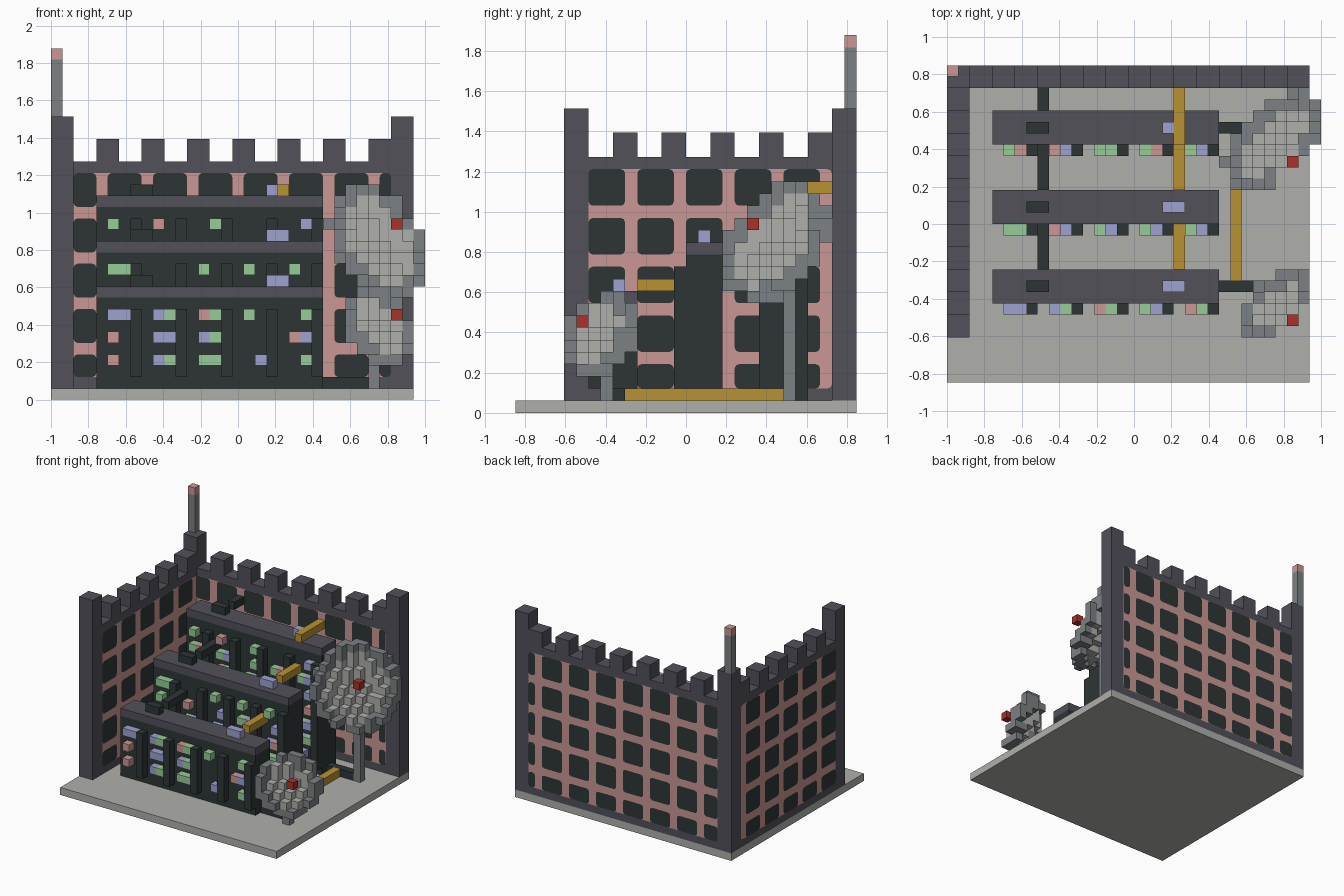
import bpy, bmesh, random
from mathutils import Vector

if "Cube" in bpy.data.objects:
    bpy.data.objects.remove(bpy.data.objects["Cube"])
random.seed(4)
V = 2 / 33                                   # one block of the model


def P(i, j, k):                              # block coordinates -> world
    return Vector((-1 + i * V, -14 * V + j * V, k * V))


COL = {"slate": (.085, .082, .102), "pale_stone": (.43, .43, .41), "mid_grey": (.205, .22, .228),
       "charcoal": (.027, .036, .036), "pink": (.59, .31, .30), "green": (.31, .60, .31),
       "lilac": (.34, .36, .63), "amber": (.48, .29, .032), "red": (.40, .032, .025)}
MAT = {}
for n, c in COL.items():
    MAT[n] = bpy.data.materials.new(n)
    MAT[n].diffuse_color = (*c, 1)


def finish(name, bm, mats):
    me = bpy.data.meshes.new(name)
    bm.to_mesh(me)
    bm.free()
    for m in mats:
        me.materials.append(MAT[m])
    ob = bpy.data.objects.new(name, me)
    bpy.context.collection.objects.link(ob)
    return ob


def boxes(name, mat, *items):
    """Each item is (i0, i1, j0, j1, k0, k1) in blocks."""
    bm = bmesh.new()
    for i0, i1, j0, j1, k0, k1 in items:
        a, b = P(i0, j0, k0), P(i1, j1, k1)
        vs = bmesh.ops.create_cube(bm, size=1)["verts"]
        for v in vs:
            v.co = Vector([(a[n] + b[n]) / 2 + v.co[n] * (b[n] - a[n]) for n in range(3)])
    return finish(name, bm, [mat])


def panel(name, axis, pos, side, u0, u1, lines):
    """Pink lattice over dark round-cornered panes on one wall face."""
    bm = bmesh.new()
    rows = [4, 8, 12, 16]

    def plate(a0, a1, b0, b1, lift, cut, mi):
        pts = [(a0 + cut, b0), (a1 - cut, b0), (a1 - .3 * cut, b0 + .3 * cut), (a1, b0 + cut),
               (a1, b1 - cut), (a1 - .3 * cut, b1 - .3 * cut), (a1 - cut, b1), (a0 + cut, b1),
               (a0 + .3 * cut, b1 - .3 * cut), (a0, b1 - cut), (a0, b0 + cut),
               (a0 + .3 * cut, b0 + .3 * cut)]
        p = pos + side * lift
        f = bm.faces.new([bm.verts.new(P(p, u, k) if axis == 0 else P(u, p, k)) for u, k in pts])
        f.material_index = mi
        f.normal_update()
        if f.normal[axis] * side < 0:
            f.normal_flip()

    def gaps(lo, hi, ls):
        edges = [lo] + [e for l in ls for e in (l, l + 1)] + [hi]
        return [(a, b) for a, b in zip(edges[::2], edges[1::2]) if b > a]

    plate(u0, u1, 2, 20, .03, .4, 0)
    for a0, a1 in gaps(u0, u1, lines):
        for b0, b1 in gaps(2, 20, rows):
            plate(a0, a1, b0, b1, .06, .35, 1)
    finish(name, bm, ["pink", "charcoal"])


# Base and battlement walls
boxes("base_slab", "pale_stone", (0, 32, 0, 28, 0, 1))
boxes("back_wall", "slate", (2, 30, 26, 28, 1, 21),
      *[(i, i + 2, 26, 28, 21, 23) for i in range(4, 29, 4)])
boxes("left_wall", "slate", (0, 2, 6, 26, 1, 21),
      *[(0, 2, j, j + 2, 21, 23) for j in range(8, 25, 4)])
boxes("corner_towers", "slate", (0, 2, 4, 6, 1, 25), (0, 2, 26, 28, 1, 25), (30, 32, 26, 28, 1, 25))
boxes("mast", "mid_grey", (0, 1, 27, 28, 25, 30))
boxes("mast_tip", "pink", (0, 1, 27, 28, 30, 31))

# Lattice windows, both faces of each wall
bl, ll = list(range(4, 29, 4)), list(range(9, 26, 4))
panel("back_lattice_inner", 1, 26, -1, 2, 30, bl)
panel("back_lattice_outer", 1, 28, 1, 2, 30, bl)
panel("left_lattice_inner", 0, 2, 1, 6, 26, ll)
panel("left_lattice_outer", 0, 0, -1, 6, 26, ll)

# Status lights seen on the racks: (rack, row) -> ten slots, two per bay
KNOWN = {(0, 7): "LLLGPGG..G", (0, 5): "P.LLLG..PL", (0, 3): "P.LGGG.L.G",
         (1, 11): "GG..G.G.G.", (2, 15): "G.P..G...L"}
lights = {"green": [], "lilac": [], "pink": []}
KEY = {"G": "green", "L": "lilac", "P": "pink"}

# Three cabinets rising in steps towards the back
for r, name in enumerate(("front", "middle", "back")):
    j, top = 7 + 7 * r, 10 + 4 * r
    boxes(name + "_cabinet", "charcoal", (4, 24, j, j + 3, 1, top - 1))
    boxes(name + "_cabinet_cap", "slate", (4, 24, j, j + 3, top - 1, top))
    boxes(name + "_cabinet_ribs", "charcoal",
          *[(i, i + 1, j - 1, j, 2, top - 2) for i in range(7, 24, 4)])
    boxes(name + "_dark_cable", "charcoal", (7, 9, j + 1, j + 2, top, top + 1),
          (8, 9, j + 3, j + (5 if r == 2 else 7), top, top + 1))
    boxes(name + "_top_unit", "lilac", (19, 20 if r == 2 else 21, j + 1, j + 2, top, top + 1))
    boxes(name + "_amber_cable", "amber",
          (20, 21, j if r == 2 else j + 3, j + (5 if r == 2 else 7), top, top + 1))
    for k in range(3, top - 2, 2):
        row = KNOWN.get((r, k)) or "".join(random.choice("GGGLLP....") for _ in range(10))
        for s, ch in enumerate(row):
            if ch in KEY:
                i = 5 + 4 * (s // 2) + s % 2
                lights[KEY[ch]].append((i, i + 1, j - 1, j, k, k + 1))
for c, items in lights.items():
    boxes(c + "_lights", c, *items)

# Floor cables to the dishes
boxes("floor_amber_cable", "amber", (25, 26, 9, 22, 1, 2))
boxes("floor_dark_cables", "charcoal", (24, 28, 8, 9, 1, 2), (24, 28, 22, 23, 1, 2))


def dish(name, vertex, R, depth, tip, post):
    """Stepped bowl of blocks facing front right and up."""
    n = Vector((.6, -.65, .47)).normalized()
    c = Vector(vertex)
    cells = {}
    for i in range(22, 33):
        for j in range(3, 26):
            for k in range(3, 20):
                d = Vector((i + .5, j + .5, k + .5)) - c
                h = d.dot(n)
                r = (d - n * h).length
                if r < R and abs(h - depth * (r / R) ** 2) < .8:
                    cells[i, j, k] = 1 if r > R - 1.05 else 0
    bm = bmesh.new()
    for cell, mi in cells.items():
        for ax in range(3):
            for s in (0, 1):
                nb = list(cell)
                nb[ax] += 2 * s - 1
                if tuple(nb) in cells:
                    continue
                vs = []
                for u, w in ((0, 0), (1, 0), (1, 1), (0, 1)):
                    q = list(cell)
                    q[ax] += s
                    q[(ax + 1) % 3] += u
                    q[(ax + 2) % 3] += w
                    vs.append(bm.verts.new(P(*q)))
                f = bm.faces.new(vs if s else vs[::-1])
                f.material_index = mi
    finish(name + "_bowl", bm, ["pale_stone", "mid_grey"])
    i, j, k = tip
    boxes(name + "_receiver", "red", (i, i + 1, j, j + 1, k, k + 1))
    i, j = post
    # post stops at the lowest bowl block above it
    ks = [q[2] for q in cells if q[:2] == (i, j)]
    boxes(name + "_post", "mid_grey", (i, i + 1, j, j + 1, 1, min(ks) if ks else tip[2] - 2))


dish("large_dish", (28.3, 22.1, 13.5), 5.3, 1.1, (30, 19, 15), (28, 22))
dish("small_dish", (28.6, 7.4, 6.1), 3.65, .8, (30, 5, 7), (28, 7))

for m in bpy.data.materials:
    if m.users and not m.is_grease_pencil:
        m.use_nodes = True
        m.node_tree.nodes["Principled BSDF"].inputs["Base Color"].default_value = m.diffuse_color
